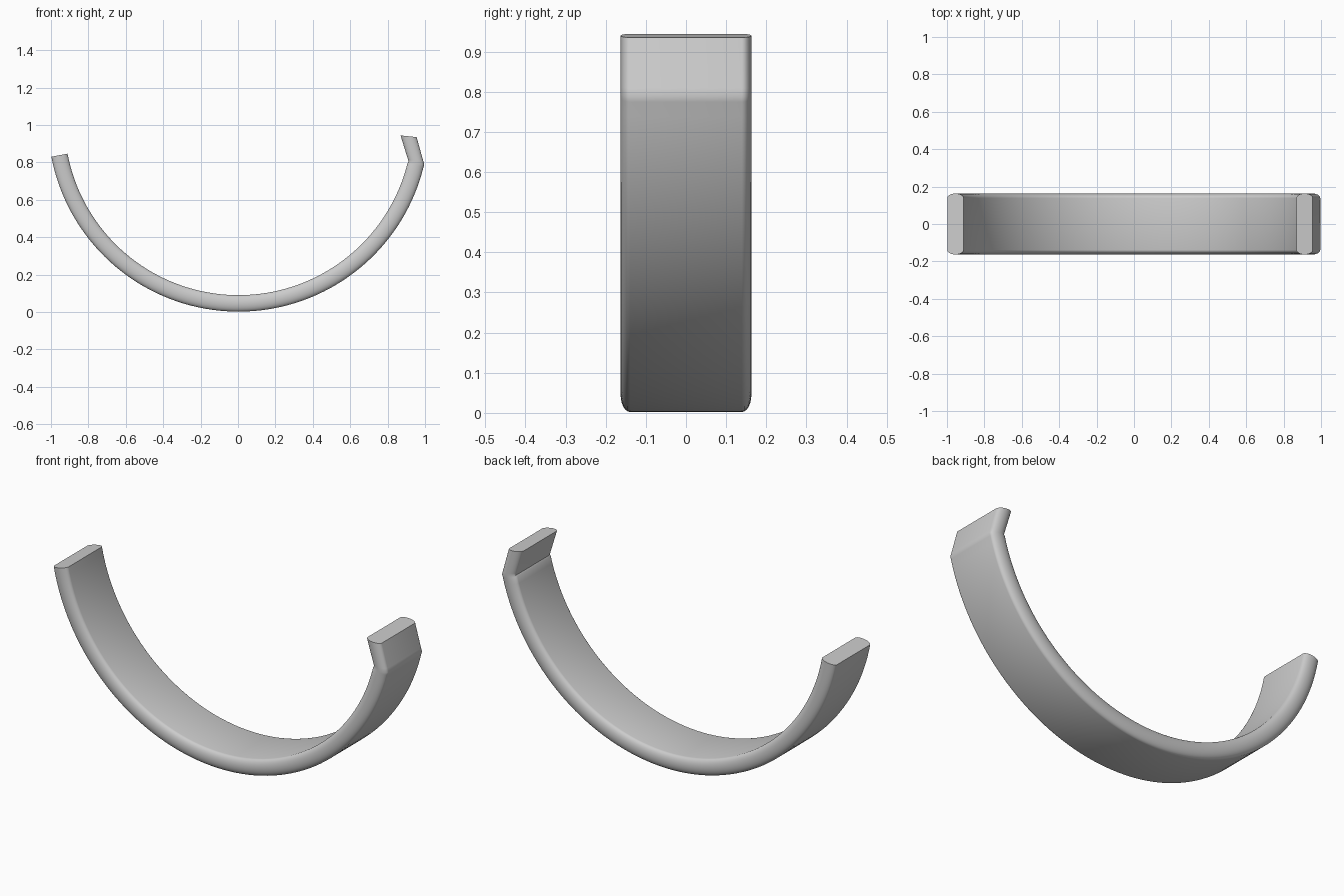
import bpy, bmesh, math

if "Cube" in bpy.data.objects:
    bpy.data.objects.remove(bpy.data.objects["Cube"])

R_OUT, THICK, HALF_W = 1.019, 0.088, 0.163
CX, CZ = 0.003, 1.021
EDGE = 0.024  # depth of the rounded side edges

# Stations along the band: (inner x, inner z, outer x, outer z)
stations = []
N = 72
a0, a1 = math.radians(180 + 10.8), math.radians(360 - 14)
for i in range(N + 1):
    a = a0 + (a1 - a0) * i / N
    c, s = math.cos(a), math.sin(a)
    r = R_OUT - THICK
    stations.append((CX + r * c, CZ + r * s, CX + R_OUT * c, CZ + R_OUT * s))
# Inward-bent right tip
stations += [(0.912, 0.803, 0.996, 0.788),
             (0.909, 0.815, 0.990, 0.809),
             (0.869, 0.944, 0.955, 0.935)]

# Cross-section: flat strip with half-elliptic long edges, (0..1 across thickness, y)
section = []
K = 12
for side in (1, -1):
    for k in range(K + 1):
        b = math.pi * k / K
        t = 0.5 - 0.5 * math.cos(b) * side
        section.append((t, side * (HALF_W - EDGE + EDGE * math.sin(b))))

# Sweep the section through the stations
bm = bmesh.new()
rings = [[bm.verts.new((xi + (xo - xi) * t, y, zi + (zo - zi) * t)) for t, y in section]
         for xi, zi, xo, zo in stations]
n = len(section)
for r0, r1 in zip(rings, rings[1:]):
    for j in range(n):
        k = (j + 1) % n
        bm.faces.new((r0[j], r0[k], r1[k], r1[j]))
bm.faces.new(rings[0])
bm.faces.new(rings[-1])
bmesh.ops.recalc_face_normals(bm, faces=bm.faces[:])

mesh = bpy.data.meshes.new("curved_band")
bm.to_mesh(mesh)
bm.free()
band = bpy.data.objects.new("curved_band", mesh)
bpy.context.collection.objects.link(band)
bpy.context.view_layer.objects.active = band
band.select_set(True)
bpy.ops.object.shade_smooth_by_angle(angle=math.radians(35))
